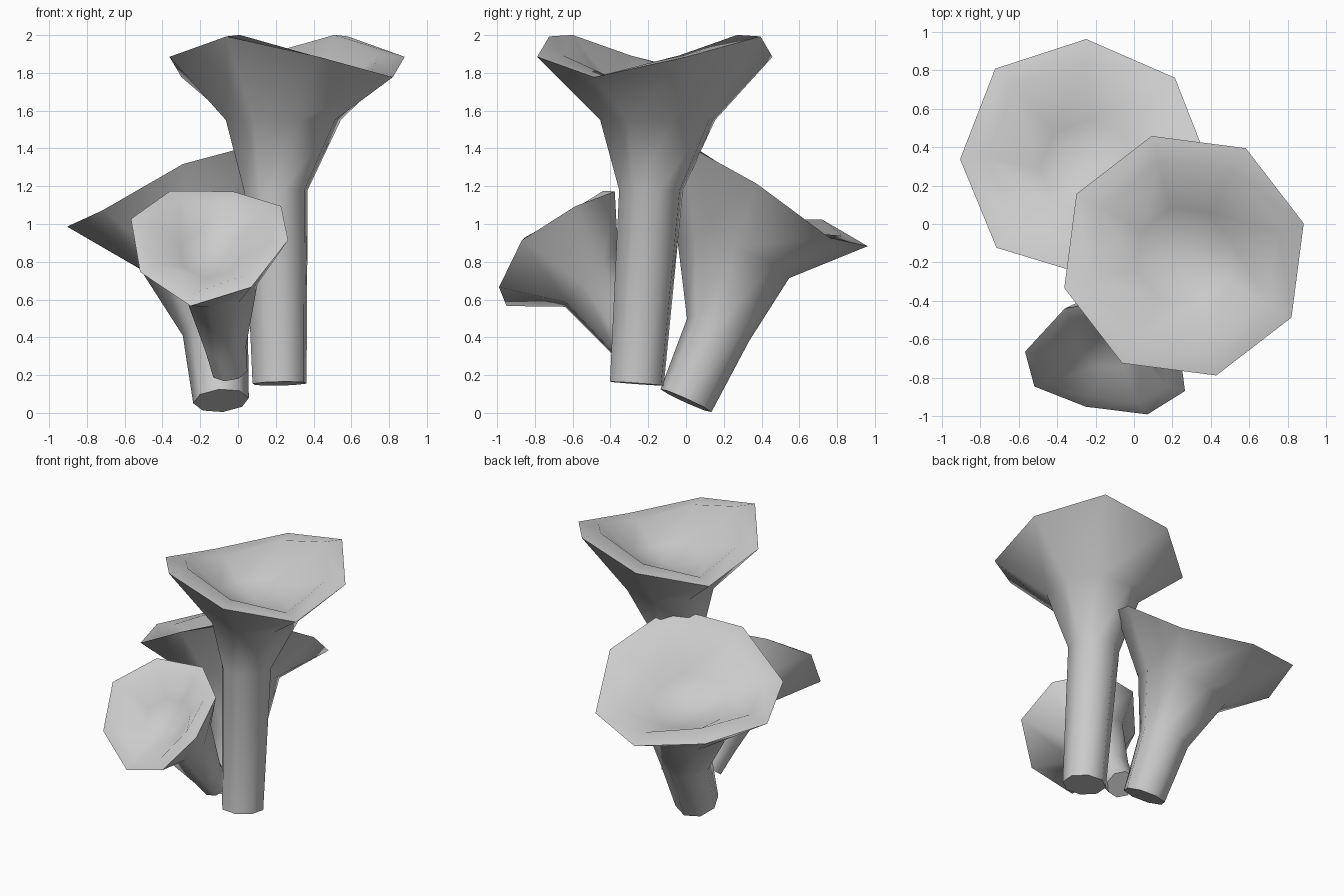
import bpy, bmesh, math
from mathutils import Vector

cube = bpy.data.objects.get("Cube")
if cube:
    bpy.data.objects.remove(cube, do_unlink=True)

SIDES = 8
RIM, MID, NECK, FOOT = 0.645, 0.315, 0.175, 0.148
WAVE = 0.108

grey = bpy.data.materials.new("plain_grey")
grey.use_nodes = True
tone = (0.6, 0.6, 0.6, 1)
grey.diffuse_color = tone
grey.node_tree.nodes["Principled BSDF"].inputs["Base Color"].default_value = tone


def ring(bm, centre, axis, high, radius, wave=0.0):
    """Octagon around centre; wave lifts two opposite corners into a saddle."""
    n = Vector(axis).normalized()
    a = Vector(high)
    a = (a - n * a.dot(n)).normalized()
    b = n.cross(a)
    verts = []
    for i in range(SIDES):
        t = 2 * math.pi * i / SIDES
        offset = (a * math.cos(t) + b * math.sin(t)) * radius
        verts.append(bm.verts.new(Vector(centre) + offset + n * wave * math.cos(2 * t)))
    return verts


def funnel(name, foot, neck, mid, rim, axis, high, size=1.0):
    bm = bmesh.new()
    n = Vector(axis).normalized()
    up = lambda d: Vector(rim) + n * d * size
    stem_axis = Vector(neck) - Vector(foot)
    # Foot, neck, flare, rim, lip and bowl, from the outside in
    rings = [
        ring(bm, foot, stem_axis, high, FOOT * size),
        ring(bm, neck, axis, high, NECK * size),
        ring(bm, mid, axis, high, MID * size),
        ring(bm, rim, axis, high, RIM * size, WAVE * size),
        ring(bm, up(0.008), axis, high, RIM * 0.78 * size, WAVE * size),
        ring(bm, up(-0.17), axis, high, RIM * 0.4 * size, WAVE * 0.2 * size),
    ]
    for low, top in zip(rings, rings[1:]):
        for i in range(SIDES):
            j = (i + 1) % SIDES
            bm.faces.new((low[i], low[j], top[j], top[i]))
    bm.faces.new(rings[0][::-1])
    middle = bm.verts.new(up(-0.22))
    for i in range(SIDES):
        bm.faces.new((rings[-1][i], rings[-1][(i + 1) % SIDES], middle))
    bmesh.ops.recalc_face_normals(bm, faces=bm.faces)
    mesh = bpy.data.meshes.new(name)
    bm.to_mesh(mesh)
    bm.free()
    mesh.materials.append(grey)
    obj = bpy.data.objects.new(name, mesh)
    bpy.context.collection.objects.link(obj)
    bpy.ops.object.select_all(action="DESELECT")
    obj.select_set(True)
    bpy.context.view_layer.objects.active = obj
    bpy.ops.object.shade_smooth_by_angle(angle=math.radians(65))


funnel("tall_funnel", (0.22, -0.26, 0.155), (0.2, -0.185, 1.18), (0.24, -0.15, 1.55),
       (0.26, -0.165, 1.885), (0, 0, 1), (0.5, 0.87, 0))
funnel("back_funnel", (-0.09, 0, 0.065), (-0.12, 0.17, 0.44), (-0.21, 0.25, 0.82),
       (-0.27, 0.355, 1.1), (-0.19, 0.365, 1), (0.46, -0.42, 0.38))
funnel("small_front_funnel", (-0.045, -0.19, 0.225), (-0.07, -0.29, 0.37), (-0.1, -0.5, 0.71),
       (-0.145, -0.715, 0.92), (-0.08, -0.71, 0.7), (0.42, -0.1, -0.06), 0.67)
